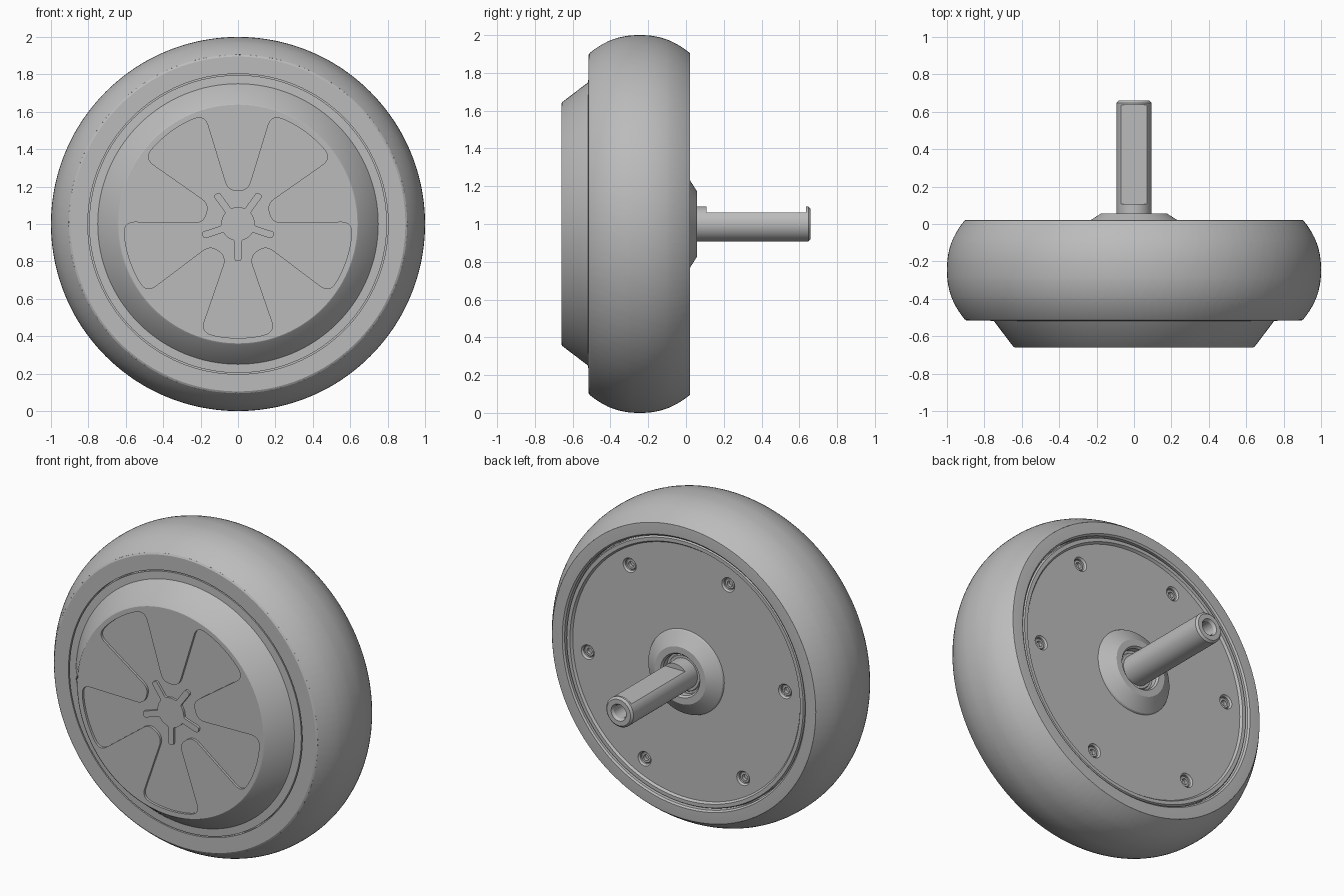
import bpy, bmesh
from math import sin, cos, pi, radians
from mathutils import Vector

cube = bpy.data.objects.get("Cube")
if cube:
    bpy.data.objects.remove(cube)

grey = bpy.data.materials.new("mid grey")
grey.use_nodes = True
grey.diffuse_color = (0.5, 0.5, 0.5, 1)
grey.node_tree.nodes["Principled BSDF"].inputs["Base Color"].default_value = (0.5, 0.5, 0.5, 1)


def finish(name, bm):
    bmesh.ops.recalc_face_normals(bm, faces=bm.faces)
    mesh = bpy.data.meshes.new(name)
    bm.to_mesh(mesh)
    bm.free()
    mesh.materials.append(grey)
    obj = bpy.data.objects.new(name, mesh)
    bpy.context.collection.objects.link(obj)
    return obj


def lathe(name, profile, steps=128, closed=False, centre=(0, 1)):
    """Turn (radius, y) points about an axis along y."""
    bm = bmesh.new()
    rings = []
    for r, y in profile:
        angles = [2 * pi * i / steps for i in range(steps)]
        rings.append([bm.verts.new((centre[0] + r * cos(a), y, centre[1] + r * sin(a))) for a in angles])
    pairs = list(zip(rings, rings[1:]))
    if closed:
        pairs.append((rings[-1], rings[0]))
    else:
        bm.faces.new(rings[0])
        bm.faces.new(rings[-1])
    for p, q in pairs:
        for i in range(steps):
            j = (i + 1) % steps
            bm.faces.new((p[i], p[j], q[j], q[i]))
    return finish(name, bm)


def polar(r, degrees):
    return Vector((r * cos(radians(degrees)), r * sin(radians(degrees))))


def rounded(corners, steps=8):
    """Round each (point, trim) corner of a closed outline."""
    out = []
    for i, (p, trim) in enumerate(corners):
        if not trim:
            out.append(p)
            continue
        a = p + (corners[i - 1][0] - p).normalized() * trim
        b = p + (corners[(i + 1) % len(corners)][0] - p).normalized() * trim
        for k in range(steps + 1):
            t = k / steps
            out.append(a * (1 - t) ** 2 + p * 2 * t * (1 - t) + b * t * t)
    return out


def prism(name, outline, y0, y1):
    bm = bmesh.new()
    ends = [[bm.verts.new((p.x, y, 1 + p.y)) for p in outline] for y in (y0, y1)]
    for e in ends:
        bm.faces.new(e)
    n = len(outline)
    for i in range(n):
        j = (i + 1) % n
        bm.faces.new((ends[0][i], ends[0][j], ends[1][j], ends[1][i]))
    return finish(name, bm)


def cut(obj, cutter):
    mod = obj.modifiers.new("cut", "BOOLEAN")
    mod.operation = "DIFFERENCE"
    mod.solver = "EXACT"
    mod.object = cutter
    graph = bpy.context.evaluated_depsgraph_get()
    mesh = bpy.data.meshes.new_from_object(obj.evaluated_get(graph))
    obj.modifiers.clear()
    obj.data = mesh
    bpy.data.objects.remove(cutter)


# Tyre tread: a sheared grid whose groove cells are pushed inwards
PITCHES = 60
columns = [0, 0.11, 0.25, 0.44, 0.56, 0.86]
half = [0.1, 0.18, 0.22, 0.32, 0.44, 0.55, 0.59, 0.65, 0.74, 0.83, 0.91, 0.97, 1]
rows = [-t for t in reversed(half)] + [0] + half
bm = bmesh.new()
grid = []
for t in rows:
    radius = 1 - 0.095 * abs(t) ** 2.3
    ring = []
    for k in range(PITCHES):
        for c in columns:
            a = 2 * pi * (k + c) / PITCHES - 0.065 * sin(t * pi / 2)
            ring.append(bm.verts.new((radius * cos(a), -0.245 + 0.265 * t, 1 + radius * sin(a))))
    grid.append(ring)
grooves = []
count = len(grid[0])
for r in range(len(rows) - 1):
    mid = abs(rows[r] + rows[r + 1]) / 2
    dash_row = abs(mid - 0.2) < 0.01 or abs(mid - 0.57) < 0.01
    for i in range(count):
        j = (i + 1) % count
        face = bm.faces.new((grid[r][i], grid[r][j], grid[r + 1][j], grid[r + 1][i]))
        c = i % len(columns)
        long_groove = c == 0 and mid < 0.97
        side_dash = c in (1, 5) and dash_row
        edge_notch = c == 3 and 0.65 < mid < 0.97
        if long_groove or side_dash or edge_notch:
            grooves.append(face)
sunk = bmesh.ops.extrude_face_region(bm, geom=grooves)["geom"]
for v in sunk:
    if isinstance(v, bmesh.types.BMVert):
        v.co.x *= 0.985
        v.co.z = 1 + (v.co.z - 1) * 0.985
finish("tyre_tread", bm)

# Tyre sidewalls
lathe("tyre_sidewalls", [(0.905, -0.51), (0.895, -0.516), (0.803, -0.516), (0.803, -0.48),
                         (0.76, -0.48), (0.76, -0.03), (0.825, -0.03), (0.825, 0.012),
                         (0.835, 0.021), (0.895, 0.021), (0.905, 0.02)], closed=True)

# Front cover with a five-lobed recess
FACE, FLOOR = -0.66, -0.645
cover = lathe("front_cover", [(0.796, -0.45), (0.796, -0.516), (0.75, -0.518),
                              (0.645, FACE + 0.004), (0.638, FACE)])
star, spider = [], []
for k in range(5):
    lobe = 270 + 72 * k
    star.append((polar(0.185, lobe - 19), 0.05))
    star.append((polar(0.61, lobe - 19), 0.06))
    star += [(polar(0.61, lobe + d), 0) for d in range(-12, 13, 3)]
    star.append((polar(0.61, lobe + 19), 0.06))
    star.append((polar(0.185, lobe + 19), 0.05))
    # Centre badge arm and the arc to the next arm
    spider.append((polar(0.09, lobe - 12), 0.01))
    spider.append((polar(0.2, lobe - 5.5), 0.017))
    spider.append((polar(0.2, lobe + 5.5), 0.017))
    spider.append((polar(0.09, lobe + 12), 0.01))
    spider += [(polar(0.09, lobe + d), 0) for d in range(20, 53, 8)]
cut(cover, prism("recess_cutter", rounded(star), FACE - 0.05, FLOOR))
prism("centre_spider", rounded(spider), FACE, FLOOR + 0.005)

# Rear cover with raised hub and open bore
rear = lathe("rear_cover", [(0.125, -0.08), (0.125, 0.045), (0.135, 0.057), (0.175, 0.057),
                            (0.255, 0.006), (0.26, -0.004), (0.78, -0.004), (0.79, 0.01),
                            (0.812, 0.01), (0.818, 0.0), (0.818, -0.08)], closed=True)

# Six countersunk bolts
for k in range(6):
    spot = polar(0.68, 55 + 60 * k)
    at = (spot.x, 1 + spot.y)
    cut(rear, lathe("bolt_cutter", [(0.036, -0.045), (0.036, -0.015), (0.048, 0.0), (0.048, 0.05)], 24, centre=at))
    lathe(f"bolt_{k + 1}", [(0.034, -0.05), (0.034, -0.024), (0.03, -0.02),
                            (0.018, -0.02), (0.018, -0.04)], 24, centre=at)

# Bearing ring in the bore
lathe("bearing_ring", [(0.09, -0.06), (0.09, 0.02), (0.108, 0.02), (0.112, 0.01),
                       (0.126, 0.01), (0.126, -0.06)], 64, closed=True)

# Axle with drilled end and a flat on top
axle = lathe("axle", [(0.093, -0.1), (0.093, 0.648), (0.081, 0.66), (0.052, 0.66),
                      (0.042, 0.645), (0.042, 0.5)], 64)
flat = [Vector((x, z)) for x, z in ((-0.2, 0.062), (0.2, 0.062), (0.2, 0.2), (-0.2, 0.2))]
cut(axle, prism("flat_cutter", flat, 0.108, 0.635))

# Smooth shading with sharp creases
bpy.ops.object.select_all(action="DESELECT")
for obj in bpy.context.collection.objects:
    if obj.type == "MESH" and grey.name in obj.data.materials:
        obj.select_set(True)
        bpy.context.view_layer.objects.active = obj
bpy.ops.object.shade_smooth_by_angle(angle=radians(28))
